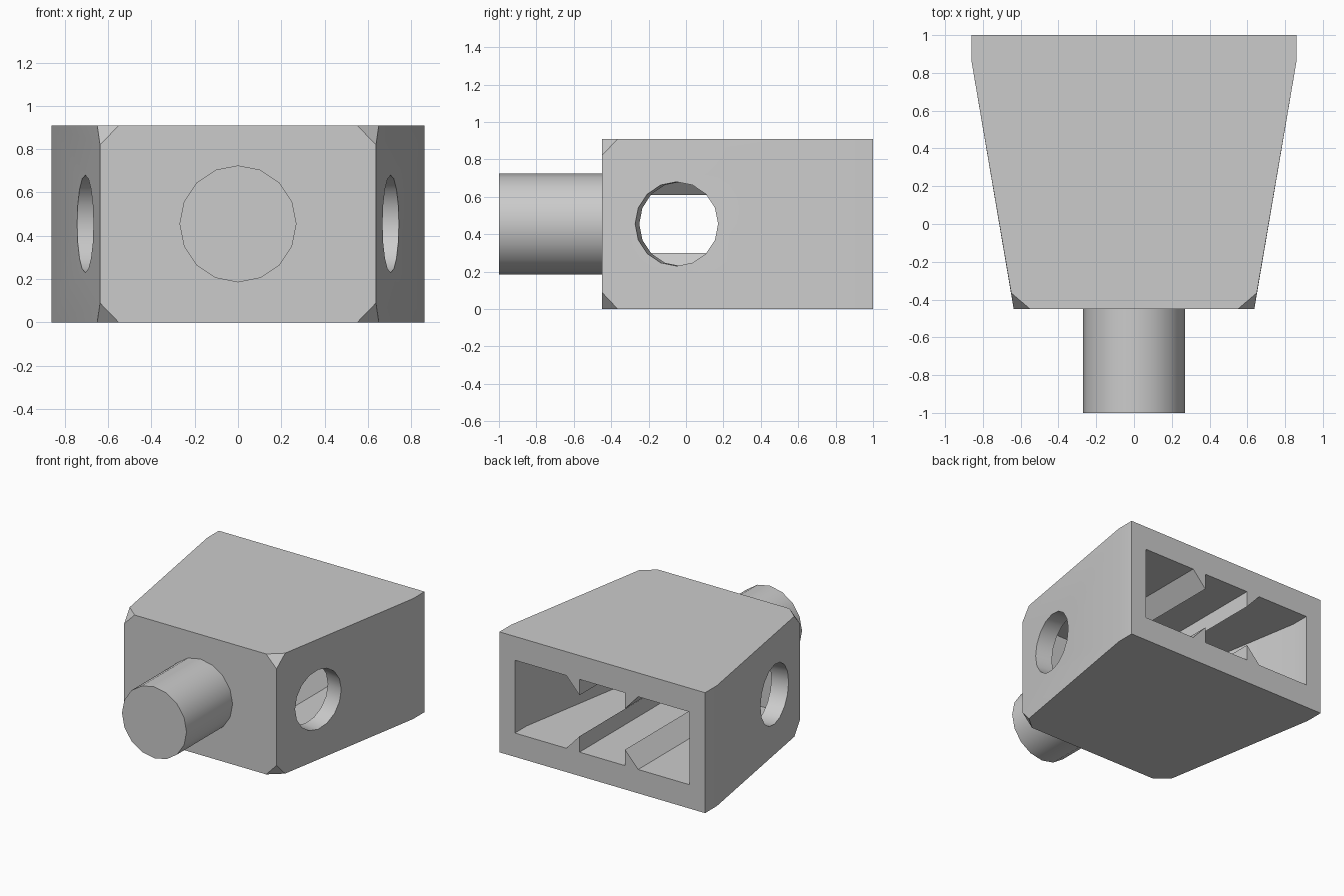
import bpy, bmesh, math
from mathutils import Matrix, Vector

cube = bpy.data.objects.get("Cube")
if cube:
    bpy.data.objects.remove(cube)

grey = bpy.data.materials.new("plain grey")
grey.use_nodes = True
colour = (0.6, 0.6, 0.6, 1)
grey.diffuse_color = colour
grey.node_tree.nodes["Principled BSDF"].inputs["Base Color"].default_value = colour

HEIGHT, MID = 0.91, 0.455


def make(name, bm):
    bmesh.ops.recalc_face_normals(bm, faces=bm.faces)
    mesh = bpy.data.meshes.new(name)
    bm.to_mesh(mesh)
    bm.free()
    obj = bpy.data.objects.new(name, mesh)
    bpy.context.collection.objects.link(obj)
    mesh.materials.append(grey)
    return obj


def hull(name, points):
    bm = bmesh.new()
    for p in points:
        bm.verts.new(p)
    bmesh.ops.convex_hull(bm, input=bm.verts)
    bmesh.ops.dissolve_limit(bm, angle_limit=0.01, verts=bm.verts, edges=bm.edges)
    return make(name, bm)


def cylinder(name, centre, axis, radius, length):
    bm = bmesh.new()
    bmesh.ops.create_cone(bm, cap_ends=True, segments=16, radius1=radius,
                          radius2=radius, depth=length)
    turn = Vector(axis).to_track_quat('Z', 'Y').to_matrix().to_4x4()
    bm.transform(Matrix.Translation(centre) @ turn)
    return make(name, bm)


def combine(target, tool, operation):
    mod = target.modifiers.new("cut", 'BOOLEAN')
    mod.operation, mod.solver, mod.object = operation, 'EXACT', tool
    bpy.context.view_layer.objects.active = target
    bpy.ops.object.modifier_apply(modifier=mod.name)
    bpy.data.objects.remove(tool)


# Tapered housing with clipped front corners
shell = []
for s in (-1, 1):
    for z, inward in ((0, 1), (HEIGHT, -1)):
        shell += [(s * 0.86, 1, z), (s * 0.86, 0.86, z), (s * 0.65, -0.365, z),
                  (s * 0.55, -0.45, z), (s * 0.637, -0.45, z + inward * 0.09)]
housing = hull("housing", shell)

# Cavity open at the back, its walls parallel to the outside
cavity = hull("cavity_cutter", [(s * x, y, z) for s in (-1, 1) for z in (0.18, 0.73)
              for x, y in ((0.73, 1.1), (0.73, 0.86), (0.527, -0.32))])

# Four wedge rails along the floor and ceiling
for s in (-1, 1):
    for base, tip, beyond in ((0.18, 0.30, 0.1), (0.73, 0.61, 0.8)):
        wedge = [(0.19, beyond), (0.19, tip), (0.30, base), (0.30, beyond)]
        rail = hull("rail", [(s * x, y, z) for x, z in wedge for y in (-0.5, 1.2)])
        combine(cavity, rail, 'DIFFERENCE')
combine(housing, cavity, 'DIFFERENCE')

# Round holes square to the sloping sides
for s in (-1, 1):
    hole = cylinder("hole_cutter", (s * 0.704, -0.05, MID), (s * 0.985, -0.17, 0),
                    0.225, 0.5)
    combine(housing, hole, 'DIFFERENCE')

# Front peg
peg = cylinder("peg", (0, -0.72, MID), (0, -1, 0), 0.27, 0.56)

for obj in (housing, peg):
    bpy.ops.object.select_all(action='DESELECT')
    obj.select_set(True)
    bpy.context.view_layer.objects.active = obj
    bpy.ops.object.shade_smooth_by_angle(angle=math.radians(30))
